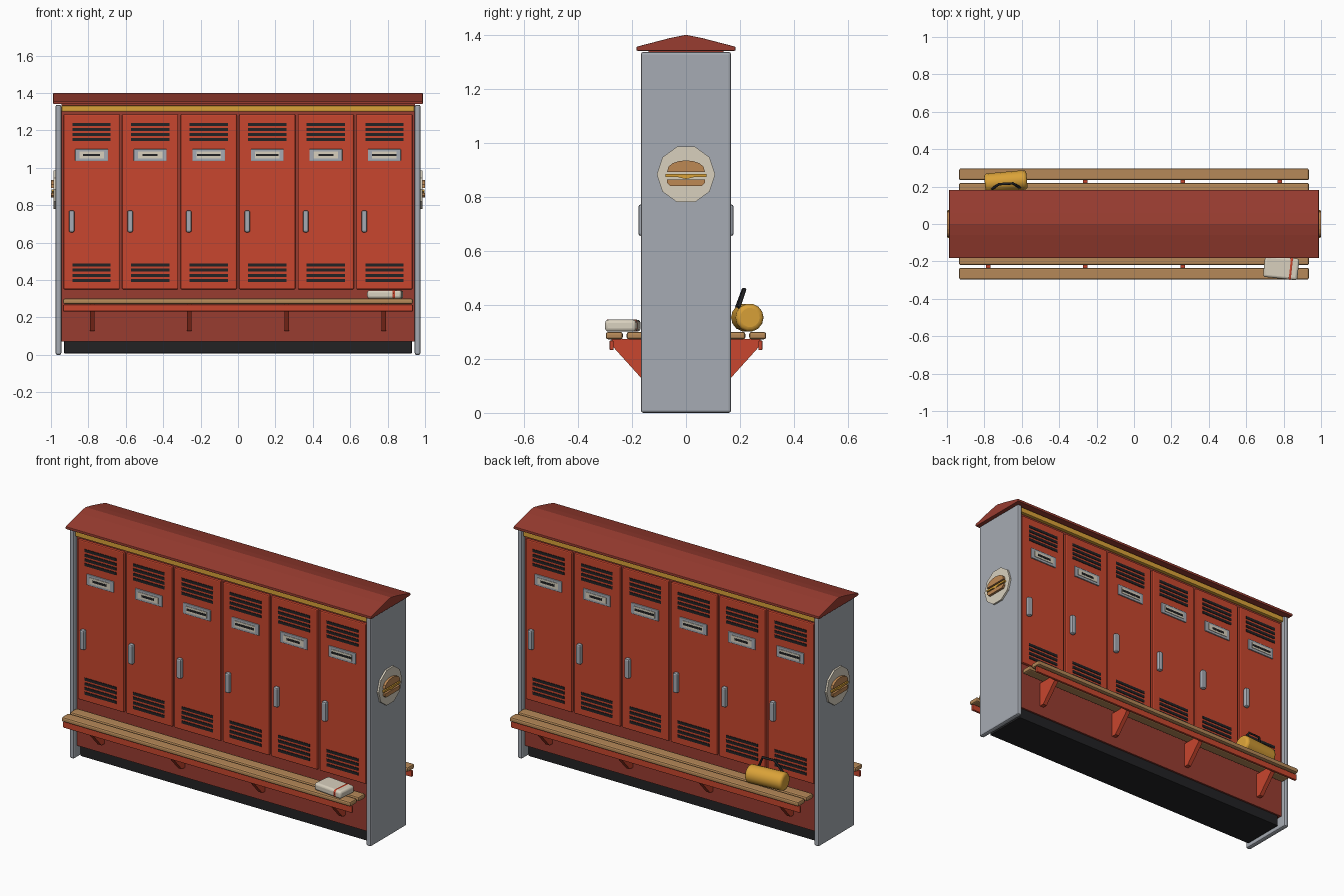
import bpy, bmesh, math
from mathutils import Matrix, Vector

if "Cube" in bpy.data.objects:
    bpy.data.objects.remove(bpy.data.objects["Cube"])


def lin(c):
    c /= 255
    return c / 12.92 if c <= 0.04045 else ((c + 0.055) / 1.055) ** 2.4


def material(name, r, g, b):
    m = bpy.data.materials.new(name)
    m.diffuse_color = (lin(r), lin(g), lin(b), 1)
    m.use_nodes = True
    m.node_tree.nodes["Principled BSDF"].inputs["Base Color"].default_value = m.diffuse_color
    return m


RED = material("bright red", 200, 70, 46)
DARK_RED = material("dark red", 152, 60, 48)
STEEL = material("steel grey", 166, 171, 179)
WOOD = material("bench wood", 182, 137, 88)
YELLOW = material("mustard yellow", 218, 162, 56)
CREAM = material("cream", 216, 208, 190)
BLACK = material("soft black", 34, 34, 36)
BUN = material("bun brown", 190, 136, 84)


def finish(name, bm, mat, bevel=0, segments=2):
    bmesh.ops.recalc_face_normals(bm, faces=bm.faces)
    me = bpy.data.meshes.new(name)
    bm.to_mesh(me)
    bm.free()
    me.materials.append(mat)
    ob = bpy.data.objects.new(name, me)
    bpy.context.collection.objects.link(ob)
    if bevel:
        mod = ob.modifiers.new("bevel", 'BEVEL')
        mod.width = bevel
        mod.segments = segments
        mod.limit_method = 'ANGLE'
    return ob


def boxes(name, mat, bounds, bevel=0, side=1, segments=2):
    """Boxes from (x0, x1, y0, y1, z0, z1); side=-1 turns them to the back."""
    bm = bmesh.new()
    for x0, x1, y0, y1, z0, z1 in bounds:
        c = Vector((side * (x0 + x1) / 2, side * (y0 + y1) / 2, (z0 + z1) / 2))
        size = (x1 - x0, y1 - y0, z1 - z0, 1)
        bmesh.ops.create_cube(bm, size=1, matrix=Matrix.Translation(c) @ Matrix.Diagonal(size))
    return finish(name, bm, mat, bevel, segments)


def extrude_x(name, mat, profile, spans, bevel=0, side=1):
    """Extrude a (y, z) profile along x over each (x0, x1) span."""
    bm = bmesh.new()
    for x0, x1 in spans:
        f = bm.faces.new([bm.verts.new((x0, side * y, z)) for y, z in profile])
        r = bmesh.ops.extrude_face_region(bm, geom=[f])
        vs = [v for v in r["geom"] if isinstance(v, bmesh.types.BMVert)]
        bmesh.ops.translate(bm, vec=(x1 - x0, 0, 0), verts=vs)
    return finish(name, bm, mat, bevel)


def smooth(ob):
    bpy.ops.object.select_all(action='DESELECT')
    bpy.context.view_layer.objects.active = ob
    ob.select_set(True)
    bpy.ops.object.shade_smooth_by_angle(angle=math.radians(40))


# Carcass, plinth, end panels and pitched roof
boxes("cabinet_body", DARK_RED, [(-.945, .945, -.138, .138, .07, 1.342)])
boxes("plinth", BLACK, [(-.93, .93, -.128, .128, .008, .075)], .004)
boxes("end_panels", STEEL, [(s * .96 - .015, s * .96 + .015, -.167, .167, 0, 1.337)
                            for s in (-1, 1)], .009)
extrude_x("roof", DARK_RED, [(-.183, 1.341), (-.183, 1.356), (-.06, 1.388), (0, 1.4),
                             (.06, 1.388), (.183, 1.356), (.183, 1.341)], [(-.988, .988)], .003)

line_widths = (.09, .08, .125, .12, .08, .13)
centres = [(i - 2.5) * .313 for i in range(6)]
bracket_x = (-.78, -.26, .26, .78)

# Each long side has the same doors and bench
for side, tag in ((1, "front"), (-1, "back")):
    def across(half, y0, y1, z0, z1):
        return [(c - half, c + half, y0, y1, z0, z1) for c in centres]

    boxes(tag + "_doors", RED, across(.15, -.152, -.13, .35, 1.286), .006, side)
    vents = []
    for z in (1.232, 1.204, 1.177, 1.15, .48, .453, .425, .398):
        vents += across(.102, -.155, -.148, z - .008, z + .008)
    boxes(tag + "_vents", BLACK, vents, 0, side)
    boxes(tag + "_label_frames", STEEL, across(.088, -.159, -.148, 1.036, 1.1), .003, side)
    boxes(tag + "_label_cards", CREAM, across(.066, -.1615, -.156, 1.05, 1.086), 0, side)
    boxes(tag + "_label_marks", BLACK, [(c - w / 2, c + w / 2, -.1635, -.16, 1.062, 1.074)
                                        for c, w in zip(centres, line_widths)], 0, side)
    boxes(tag + "_handles", STEEL, [(c - .122, c - .092, -.176, -.148, .655, .772)
                                    for c in centres], .009, side)
    boxes(tag + "_top_trim", YELLOW, [(-.943, .943, -.158, -.13, 1.301, 1.332)], .004, side)

    # Bench slats, rail and triangular brackets
    boxes(tag + "_bench_slats", WOOD, [(-.935, .935, -.297, -.234, .272, .3),
                                       (-.935, .935, -.22, -.157, .272, .3)], .009, side)
    boxes(tag + "_bench_rail", RED, [(-.935, .935, -.283, -.268, .232, .268)], .004, side)
    extrude_x(tag + "_bench_brackets", RED,
              [(-.275, .273), (-.275, .25), (-.165, .128), (-.135, .128), (-.135, .273)],
              [(x - .0125, x + .0125) for x in bracket_x], 0, side)

# Round burger badges on both end panels
dome = [(.07 * math.cos(a), .892 + .043 * math.sin(a) ** .8)
        for a in [math.pi * i / 8 for i in range(9)]]
disc = [(.108 * math.cos(math.tau * i / 10), .883 + .108 * math.sin(math.tau * i / 10))
        for i in range(10)]
for s, tag in ((1, "right"), (-1, "left")):
    def span(a, b):
        return [(min(s * a, s * b), max(s * a, s * b))]

    extrude_x(tag + "_badge_disc", CREAM, disc, span(.97, .986))
    extrude_x(tag + "_badge_top_bun", BUN, dome, span(.98, 1.0))
    extrude_x(tag + "_badge_cheese", YELLOW,
              [(-.075, .884), (-.075, .873), (-.03, .873), (0, .866), (.03, .873),
               (.075, .873), (.075, .884)], span(.98, .998))
    extrude_x(tag + "_badge_bottom_bun", BUN,
              [(-.07, .864), (-.07, .852), (-.058, .84), (.058, .84), (.07, .852), (.07, .864)],
              span(.98, 1.0))

# Folded towel with a stripe on the front bench
towel = boxes("towel", CREAM, [(-.092, .092, -.058, .058, -.022, .022)], .013, 1, 3)
stripe = boxes("towel_stripe", RED, [(.04, .064, -.0595, .0595, -.0225, .0235)], .013, 1, 3)
for ob in (towel, stripe):
    ob.location = (.787, -.234, .323)
    ob.rotation_euler.z = math.radians(-6)
    smooth(ob)

# Duffel bag lying on the back bench
bm = bmesh.new()
bmesh.ops.create_cone(bm, cap_ends=True, segments=14, radius1=.052, radius2=.052, depth=.226,
                      matrix=Matrix.Rotation(math.pi / 2, 4, 'Y'))
bag = finish("duffel_bag", bm, YELLOW, .016, 3)
bag.location = (-.685, .227, .353)
bag.rotation_euler.z = math.radians(5)
smooth(bag)

# Bag strap
cu = bpy.data.curves.new("bag_strap", 'CURVE')
cu.dimensions = '3D'
cu.bevel_depth = .007
cu.bevel_resolution = 1
cu.use_fill_caps = True
sp = cu.splines.new('POLY')
path = [(-.758, .188, .39), (-.722, .213, .457), (-.648, .217, .457), (-.61, .195, .39)]
sp.points.add(len(path) - 1)
for p, co in zip(sp.points, path):
    p.co = (*co, 1)
cu.materials.append(BLACK)
bpy.context.collection.objects.link(bpy.data.objects.new("bag_strap", cu))
